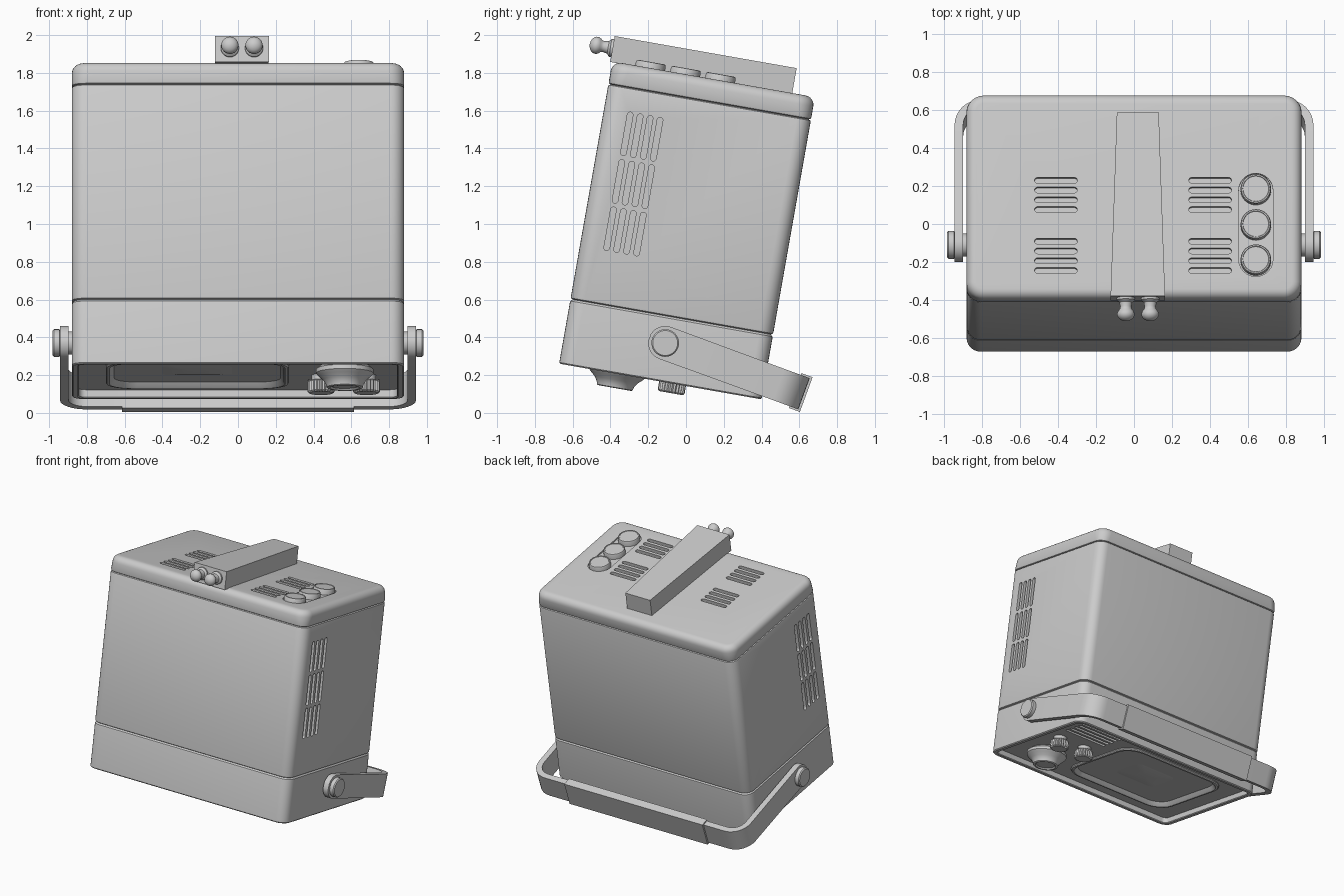
import bpy, bmesh, math
from mathutils import Matrix, Vector

if "Cube" in bpy.data.objects:
    bpy.data.objects.remove(bpy.data.objects["Cube"])

TILT = math.radians(-10)          # the cabinet rests leaning on its handle
CY = -0.1625                      # cabinet centre in its own tilted frame
HX, HY = 0.88, 0.5445             # cabinet half sizes
SIDE = Matrix(((0, 0, 1), (1, 0, 0), (0, 1, 0))).to_4x4()   # lofts along x


def ring(hx, hy, r, z, cx=0, cy=0, n=7):
    """Rounded rectangle outline at height z."""
    pts = []
    for k, (sx, sy) in enumerate([(1, 1), (-1, 1), (-1, -1), (1, -1)]):
        for i in range(n):
            a = math.pi / 2 * (k + i / (n - 1))
            pts.append(Vector((cx + sx * (hx - r) + r * math.cos(a),
                               cy + sy * (hy - r) + r * math.sin(a), z)))
    return pts


def circle(r, z, cx, cy, n=40, knurl=0):
    return [Vector((cx + (r - knurl * (i % 2)) * math.cos(2 * math.pi * i / n),
                    cy + (r - knurl * (i % 2)) * math.sin(2 * math.pi * i / n), z))
            for i in range(n)]


def loft(bm, rings, M=Matrix()):
    vs = [[bm.verts.new(M @ p) for p in r] for r in rings]
    n = len(vs[0])
    for a, b in zip(vs, vs[1:]):
        for i in range(n):
            bm.faces.new((a[i], a[(i + 1) % n], b[(i + 1) % n], b[i]))
    bm.faces.new(vs[0][::-1])
    bm.faces.new(vs[-1])


def finish(name, bm, rot=TILT, loc=(0, 0, 0)):
    bmesh.ops.remove_doubles(bm, verts=bm.verts, dist=1e-5)
    bmesh.ops.recalc_face_normals(bm, faces=bm.faces)
    me = bpy.data.meshes.new(name)
    bm.to_mesh(me)
    bm.free()
    ob = bpy.data.objects.new(name, me)
    bpy.context.collection.objects.link(ob)
    ob.rotation_euler = (rot, 0, 0)
    ob.location = loc
    return ob


def part(name, rings, M=Matrix(), **kw):
    bm = bmesh.new()
    loft(bm, rings, M)
    return finish(name, bm, **kw)


def cut(ob, bm):
    """Subtract the solids in bm from ob."""
    cutter = finish("cutter", bm)
    cutter.hide_render = True
    mod = ob.modifiers.new("cut", 'BOOLEAN')
    mod.object, mod.solver = cutter, 'EXACT'
    dg = bpy.context.evaluated_depsgraph_get()
    me = bpy.data.meshes.new_from_object(ob.evaluated_get(dg))
    ob.modifiers.clear()
    ob.data = me
    bpy.data.objects.remove(cutter)


def body(inset, z, r=0.075):
    return ring(HX - inset, HY - inset, max(r - inset, 0.02), z, 0, CY)


# front hood with its recessed face panel
hood = part("front_hood", [body(.012, .487), body(.002, .477), body(0, .465), body(0, .147),
                           body(.007, .14), body(.032, .14), body(.038, .146), body(.038, .185)])
bm = bmesh.new()
SX, SY, SHX, SHY = -0.215, -0.16, 0.485, 0.40
loft(bm, [ring(SHX - .02, SHY - .02, .13, z, SX, SY) for z in (.1, .30)])
for i in range(5):                # speaker grille
    loft(bm, [ring(.19, .013, .013, z, .56, .06 + i * .05) for z in (.1, .21)])
cut(hood, bm)

# main shell with side vents
shell = part("main_shell", [body(.012, .487), body(.002, .493), body(0, .503), body(0, 1.63),
                            body(.003, 1.638), body(.012, 1.643)])
bm = bmesh.new()
for s in (-1, 1):
    for g in range(3):
        for i in range(4):
            loft(bm, [ring(.015, .117, .015, x, -.565 + i * .0535, 1.4 - g * .255)
                      for x in (s * .85, s * .92)], SIDE)
cut(shell, bm)

# rounded rear lid with top vents and dial recess
R = .05
arc = [(R * (1 - math.cos(a)), 1.765 - R * (1 - math.sin(a)))
       for a in [math.pi / 2 * k / 6 for k in range(7)]]
lid = part("rear_lid", [body(.012, 1.643), body(.003, 1.648), body(0, 1.656)]
           + [body(i, z, .09) for i, z in arc])
bm = bmesh.new()
for x in (-.41, .40):
    for y0 in (-.078, -.403):
        for i in range(4):
            loft(bm, [ring(.112, .015, .015, z, x, y0 - i * .052) for z in (1.735, 1.80)])
loft(bm, [ring(.09, .275, .09, z, .64, -.316) for z in (1.753, 1.80)])
cut(lid, bm)

# three round dials on the lid
for i, y in enumerate((-.128, -.316, -.504)):
    part(f"lid_dial_{i + 1}", [circle(r, z, .64, y) for r, z in
                               ((.08, 1.74), (.08, 1.787), (.076, 1.795), (.069, 1.797), (.067, 1.793))])

# screen: bezel lip, sloping mask and bulging glass
prof = [(0, .20), (0, .178), (.006, .17), (.02, .168), (.028, .174), (.06, .225), (.066, .236)]
rings = [ring(SHX - i, SHY - i, .15 - i * .6, z, SX, SY) for i, z in prof]
for k in range(1, 8):
    f = math.cos(math.pi / 2 * k / 7.6)
    rings.append(ring((SHX - .066) * f, (SHY - .066) * f, .11 * f, .236 - .045 * (1 - f * f), SX, SY))
part("screen", rings)

# large flared tuning knob and two knurled knobs
part("tuning_knob", [circle(r, z, .565, -.395, 48) for r, z in
                     ((.12, .19), (.152, .165), (.152, .143), (.138, .128), (.115, .108),
                      (.10, .085), (.096, .068), (.09, .064), (.078, .064), (.07, .074))])
for i, x in enumerate((.44, .68)):
    part(f"small_knob_{i + 1}", [circle(.05, .19, x, -.097, 48), circle(.05, .155, x, -.097, 48)]
         + [circle(r, z, x, -.097, 48, .007) for r, z in ((.066, .155), (.072, .149), (.072, .097), (.064, .089))])

# tapered aerial housing on top
bm = bmesh.new()
loft(bm, [[Vector((.02 + x, y, z)) for x, y in ((-.143, -.718), (.143, -.718), (.11, .26), (-.11, .26))]
          for z in (1.76, 1.899)])
finish("aerial_housing", bm)

# aerial tips: neck and ball, lofted along -y
NECK = Matrix(((1, 0, 0, 0), (0, 0, -1, 0), (0, 1, 0, 0), (0, 0, 0, 1)))
prof = [(.048, .70), (.048, .73), (.034, .742), (.029, .765), (.032, .778)]
prof += [(.046 * math.cos(a), .805 + .036 * math.sin(a)) for a in
         [math.radians(d) for d in (-30, -10, 10, 30, 50, 70, 85)]]
for i, x in enumerate((-.043, .085)):
    part(f"aerial_tip_{i + 1}", [circle(r, z, x, 1.834, 24) for r, z in prof], NECK)

# carrying handle: flat strip with rounded ends, bent round two corners
HROT, PIVOT = math.radians(-20.1), (0, -.11, .37)
half = []                         # x, y, normal, half width
for k in range(1, 9):
    t = math.pi / 2 * k / 8
    half.append((.92, -.09 * math.cos(t), 1, 0, .09 * math.sin(t)))
for k in range(9):
    a = math.pi / 2 * k / 8
    half.append((.80 + .12 * math.cos(a), .64 + .12 * math.sin(a), math.cos(a), math.sin(a), .088))
path = half + [(-x, y, -nx, ny, w) for x, y, nx, ny, w in reversed(half)]
T = .0225
part("handle_strap", [[Vector((x + nx * s * T, y + ny * s * T, v * w))
                       for s, v in ((1, 1), (1, -1), (-1, -1), (-1, 1))]
                      for x, y, nx, ny, w in path], rot=HROT, loc=PIVOT)
part("handle_grip", [[Vector((x, y, z)) for y, z in
                      ((.732, -.098), (.795, -.098), (.795, .098), (.732, .098))]
                     for x in (-.615, .615)], rot=HROT, loc=PIVOT)

# pivot bolts
for s, n in ((-1, "left"), (1, "right")):
    part(f"{n}_handle_bolt", [circle(r, s * x, 0, 0) for r, x in
                              ((.06, .86), (.06, .94), (.073, .945), (.073, .975), (.066, .982))],
         SIDE, rot=HROT, loc=PIVOT)

# smooth curved faces, keep edges sharp
for ob in bpy.context.scene.objects:
    ob.select_set(True)
    bpy.context.view_layer.objects.active = ob
bpy.ops.object.shade_smooth_by_angle(angle=math.radians(32))
